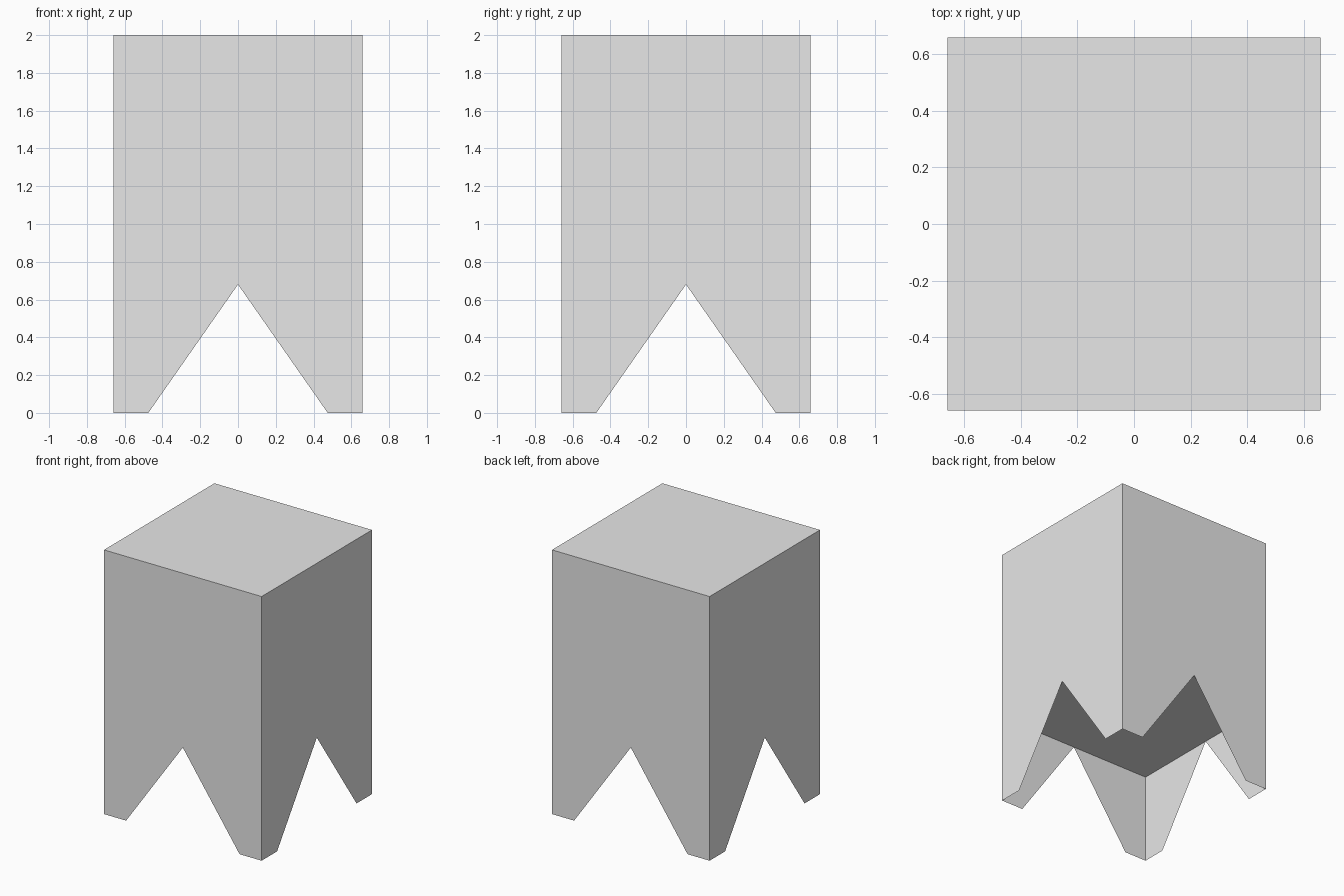
import bpy
import bmesh
from math import pi
from mathutils import Matrix

HALF = 0.66      # half width of the block
TOP = 2.0        # overall height
NOTCH = 0.475    # half width of each notch at the floor
APEX = 0.68      # notch peak and underside height

cube = bpy.data.objects.get("Cube")
if cube:
    bpy.data.objects.remove(cube, do_unlink=True)

# Plain grey material
grey = bpy.data.materials.new("light grey")
grey.use_nodes = True
colour = (0.8, 0.8, 0.8, 1)
grey.diffuse_color = colour
grey.node_tree.nodes["Principled BSDF"].inputs["Base Color"].default_value = colour


def add_object(name, bm):
    mesh = bpy.data.meshes.new(name)
    bm.to_mesh(mesh)
    bm.free()
    mesh.materials.append(grey)
    obj = bpy.data.objects.new(name, mesh)
    bpy.context.collection.objects.link(obj)
    return obj


# Four thin walls, each notched at the bottom to leave corner legs
right_half = [(NOTCH, 0), (HALF, 0), (HALF, TOP)]
left_half = [(-x, z) for x, z in reversed(right_half)]
profile = [(0, APEX)] + right_half + left_half

bm = bmesh.new()
for i in range(4):
    turn = Matrix.Rotation(i * pi / 2, 3, "Z")
    bm.faces.new([bm.verts.new(turn @ Matrix.Identity(3).col[0] * x
                               + turn @ Matrix.Identity(3).col[1] * -HALF
                               + Matrix.Identity(3).col[2] * z)
                  for x, z in profile])

# Lid closing the walls at the top
bmesh.ops.create_grid(bm, x_segments=1, y_segments=1, size=HALF,
                      matrix=Matrix.Translation((0, 0, TOP)))
bmesh.ops.remove_doubles(bm, verts=bm.verts, dist=0.0001)
add_object("notched_block", bm)

# Flat underside between the legs, facing down
bm = bmesh.new()
bmesh.ops.create_grid(bm, x_segments=1, y_segments=1, size=HALF,
                      matrix=Matrix.Translation((0, 0, APEX)))
bmesh.ops.reverse_faces(bm, faces=bm.faces)
add_object("underside", bm)
